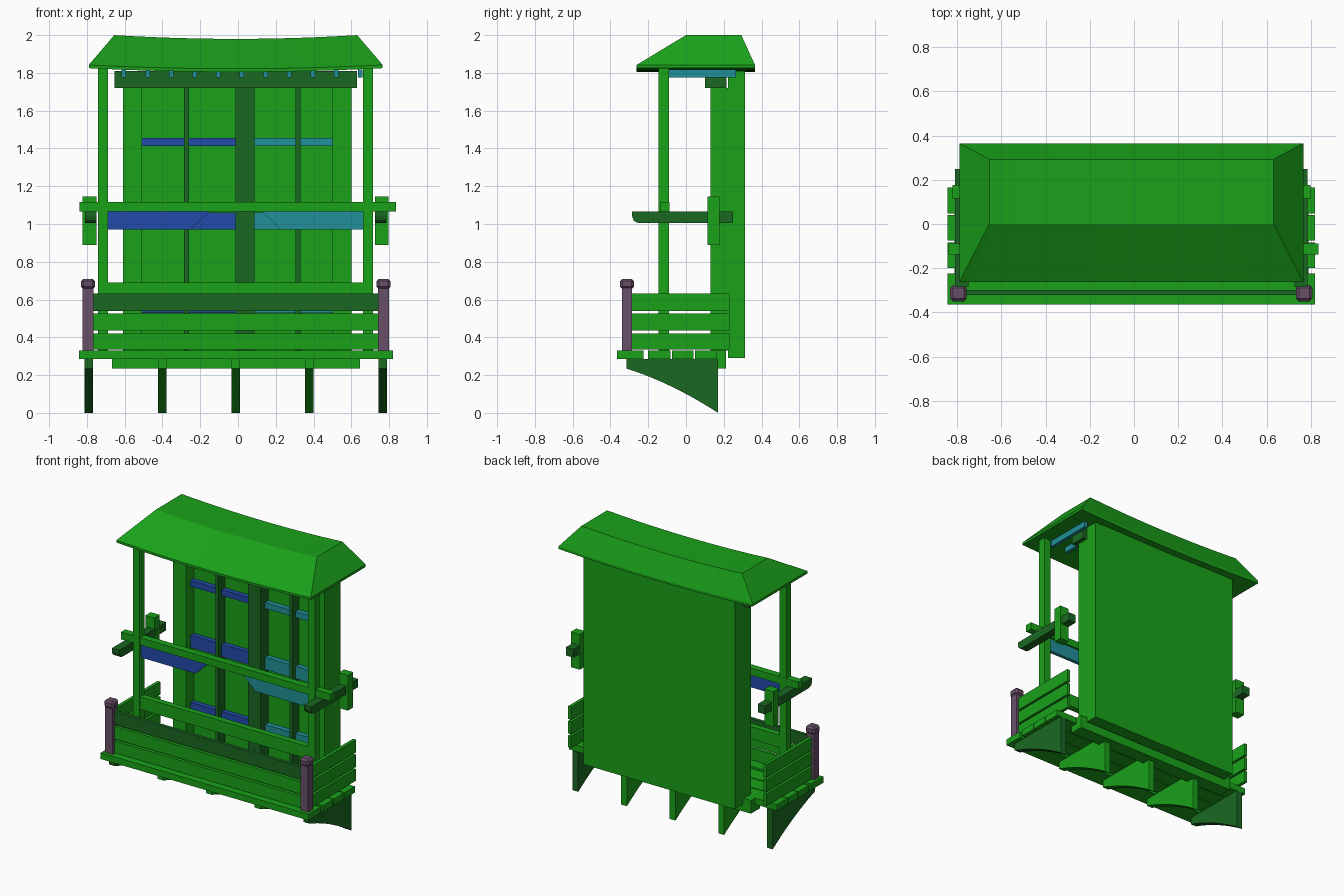
import bpy, bmesh

if "Cube" in bpy.data.objects:
    bpy.data.objects.remove(bpy.data.objects["Cube"])

CX = -0.012  # plane of symmetry of the balcony


def material(name, rgb):
    m = bpy.data.materials.new(name)
    m.diffuse_color = (*rgb, 1)
    m.use_nodes = True
    m.node_tree.nodes["Principled BSDF"].inputs["Base Color"].default_value = m.diffuse_color
    return m


GREEN = material("green", (0.01, 0.36, 0.01))
DARK = material("dark_green", (0.01, 0.14, 0.015))
BLUE = material("blue", (0.015, 0.07, 0.4))
TEAL = material("teal", (0.015, 0.28, 0.32))
MAUVE = material("mauve", (0.14, 0.08, 0.14))


def finish(name, bm, mat):
    bmesh.ops.recalc_face_normals(bm, faces=bm.faces)
    me = bpy.data.meshes.new(name)
    bm.to_mesh(me)
    bm.free()
    ob = bpy.data.objects.new(name, me)
    me.materials.append(mat)
    bpy.context.collection.objects.link(ob)
    return ob


def box(name, x, y, z, mat=GREEN, bevel=0):
    """Box from (min, max) ranges on each axis."""
    bm = bmesh.new()
    bmesh.ops.create_cube(bm, size=1)
    for v in bm.verts:
        for i, (a, b) in enumerate((x, y, z)):
            v.co[i] = (a + b) / 2 + v.co[i] * (b - a)
    ob = finish(name, bm, mat)
    if bevel:
        mod = ob.modifiers.new("bevel", "BEVEL")
        mod.width = bevel
        mod.segments = 1
    return ob


def prism(name, pts, axis, lo, hi, mat=GREEN):
    """Extrude a 2D outline along x (points are y,z) or along y (points are x,z)."""
    bm = bmesh.new()

    def place(p, d):
        return (d, p[0], p[1]) if axis == "x" else (p[0], d, p[1])
    a = [bm.verts.new(place(p, lo)) for p in pts]
    b = [bm.verts.new(place(p, hi)) for p in pts]
    bm.faces.new(a)
    bm.faces.new(b)
    for i in range(len(pts)):
        j = (i + 1) % len(pts)
        bm.faces.new((a[i], a[j], b[j], b[i]))
    return finish(name, bm, mat)


def span(s, a, b):
    """x range a..b from the centre plane, on side s."""
    return tuple(sorted((CX + s * a, CX + s * b)))


# Roof: sagging hipped shell, lofted along x
bm = bmesh.new()
section = [(0.778, -0.262, 1.825), (0.778, -0.262, 1.842), (0.643, 0.0, 2.0),
           (0.643, 0.293, 2.0), (0.778, 0.365, 1.842), (0.778, 0.365, 1.825)]
N = 12
rings = []
for i in range(N + 1):
    t = 2 * i / N - 1
    rings.append([bm.verts.new((CX + hx * t, y, z - 0.02 * (1 - t * t)))
                  for hx, y, z in section])
for r, q in zip(rings, rings[1:]):
    for k in range(6):
        m = (k + 1) % 6
        bm.faces.new((r[k], r[m], q[m], q[k]))
for r in (rings[0], rings[-1]):
    bm.faces.new((r[0], r[1], r[4], r[5]))
    bm.faces.new((r[1], r[2], r[3], r[4]))
roof = finish("roof", bm, GREEN)
bpy.context.view_layer.objects.active = roof
roof.select_set(True)
bpy.ops.object.shade_smooth_by_angle(angle=0.4)

# Rafters under the roof
for i in range(11):
    x = -0.604 + 0.125 * i
    box("rafter", (x - 0.012, x + 0.012), (-0.09, 0.265), (1.775, 1.818), TEAL)

# Back wall with its frame
box("back_wall", (-0.61, 0.6), (0.222, 0.312), (0.29, 1.81))
box("top_beam", (-0.655, 0.63), (0.1, 0.215), (1.72, 1.81), DARK)
box("bottom_beam", (-0.668, 0.645), (0.11, 0.212), (0.235, 0.33))
for x0, x1, mat in ((-0.61, -0.508, GREEN), (-0.012, 0.088, DARK), (0.5, 0.6, GREEN)):
    box("wall_column", (x0, x1), (0.13, 0.224), (0.33, 1.72), mat)
for x in (-0.273, 0.318):
    box("mullion", (x - 0.013, x + 0.013), (0.15, 0.224), (0.33, 1.72), DARK)
for x0, x1, mat in ((-0.508, -0.012, BLUE), (0.088, 0.5, TEAL)):
    for z0, z1 in ((1.412, 1.455), (0.97, 1.06), (0.53, 0.573)):
        box("wall_crossbar", (x0, x1), (0.185, 0.224), (z0, z1), mat)

# Rails between the front posts
box("hand_rail", (-0.84, 0.836), (-0.138, -0.088), (1.065, 1.117))
box("lower_rail", span(1, -0.7, 0.7), (-0.14, -0.095), (0.6, 0.69))

# Floor boards
for y0, y1 in ((-0.365, -0.225), (-0.2, -0.083), (-0.075, 0.04), (0.047, 0.165)):
    box("floor_board", (-0.843, 0.82), (y0, y1), (0.285, 0.33))

# Curved brackets below the floor
curve = [(-0.315 + 0.485 * t, 0.235 - 0.155 * t - 0.08 * t * t)
         for t in [i / 10 for i in range(11)]]
for i in range(5):
    x = CX + 0.389 * (i - 2)
    prism("floor_bracket", [(-0.315, 0.285)] + curve + [(0.17, 0.285)], "x",
          x - 0.023, x + 0.023, DARK if i in (0, 4) else GREEN)

# Balustrade boards
heights = ((0.335, 0.42), (0.435, 0.525), (0.54, 0.632))
for k, (z0, z1) in enumerate(heights):
    box("front_board", span(1, -0.755, 0.755), (-0.322, -0.298), (z0, z1),
        DARK if k == 2 else GREEN)

for s in (-1, 1):
    # Tall posts carrying the roof
    box("front_post", span(s, 0.675, 0.728), (-0.145, -0.09), (0.33, 1.83))
    # Tapered plates below the hand rail
    prism("rail_plate", [(CX + s * x, z) for x, z in
                         ((0.69, 1.066), (0.14, 1.066), (0.24, 0.97), (0.69, 0.97))],
          "y", -0.128, -0.103, BLUE if s < 0 else TEAL)
    # Side arms with rounded lower nose
    x0, x1 = span(s, 0.738, 0.797)
    prism("side_arm", [(-0.285, 1.065), (-0.285, 1.04), (-0.278, 1.02), (-0.265, 1.009),
                       (-0.245, 1.005), (0.25, 1.005), (0.25, 1.065)], "x", x0, x1, DARK)
    box("arm_block", span(s, 0.738, 0.81), (0.115, 0.177), (0.89, 1.145))
    # Balustrade corner post, cap and side boards
    box("corner_post", span(s, 0.752, 0.812), (-0.34, -0.285), (0.33, 0.66), MAUVE)
    box("post_cap", span(s, 0.745, 0.82), (-0.35, -0.276), (0.655, 0.71), MAUVE, 0.013)
    for z0, z1 in heights:
        box("side_board", span(s, 0.77, 0.794), (-0.286, 0.23), (z0, z1))
